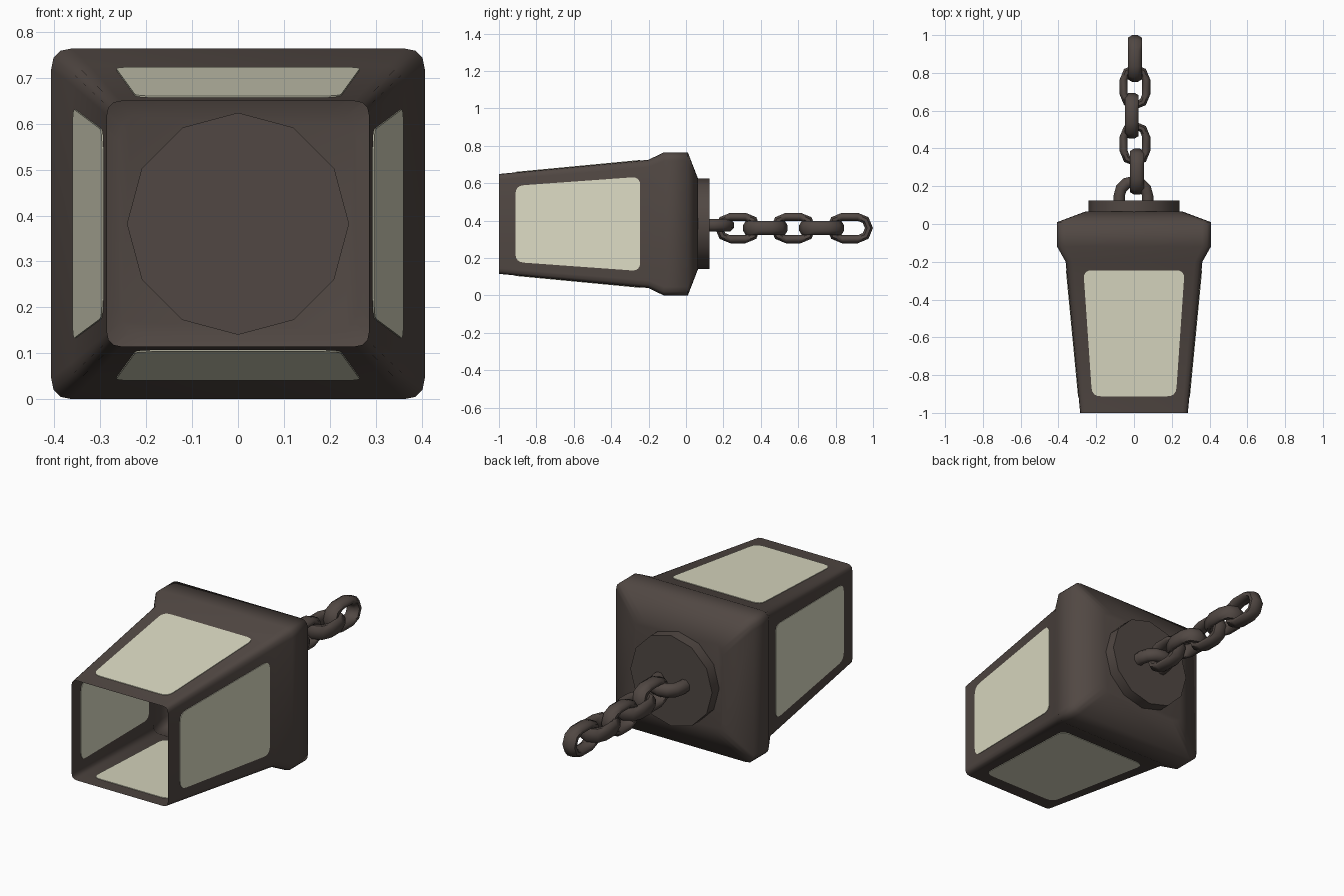
import bpy, bmesh, math
from mathutils import Vector

if "Cube" in bpy.data.objects:
    bpy.data.objects.remove(bpy.data.objects["Cube"])

CZ = 0.382  # height of the lantern axis


def material(name, rgb):
    m = bpy.data.materials.new(name)
    m.diffuse_color = (*rgb, 1)
    m.use_nodes = True
    m.node_tree.nodes["Principled BSDF"].inputs["Base Color"].default_value = m.diffuse_color
    return m


IRON = material("dark iron", (0.082, 0.064, 0.056))
GLASS = material("pale glass", (0.72, 0.71, 0.55))


def make(name, bm, mat, angle):
    bmesh.ops.recalc_face_normals(bm, faces=bm.faces[:])
    me = bpy.data.meshes.new(name)
    bm.to_mesh(me)
    bm.free()
    ob = bpy.data.objects.new(name, me)
    bpy.context.collection.objects.link(ob)
    me.materials.append(mat)
    bpy.ops.object.select_all(action='DESELECT')
    ob.select_set(True)
    bpy.context.view_layer.objects.active = ob
    bpy.ops.object.shade_smooth_by_angle(angle=math.radians(angle))
    return ob


def loft(bm, rings, closed=False):
    vs = [[bm.verts.new(p) for p in r] for r in rings]
    n = len(vs[0])
    for k in range(len(vs) if closed else len(vs) - 1):
        a, b = vs[k], vs[(k + 1) % len(vs)]
        for i in range(n):
            bm.faces.new((a[i], a[(i + 1) % n], b[(i + 1) % n], b[i]))
    return vs


def round_poly(pts, r, seg):
    """Round the corners of a 2D polygon."""
    out = []
    for i, p in enumerate(pts):
        p = Vector(p)
        a = p + (Vector(pts[i - 1]) - p).normalized() * r
        b = p + (Vector(pts[(i + 1) % len(pts)]) - p).normalized() * r
        for k in range(seg + 1):
            t = k / seg
            out.append(a * (1 - t) ** 2 + p * 2 * t * (1 - t) + b * t * t)
    return out


def section(y, hx, hz, r):
    rect = [(-hx, -hz), (hx, -hz), (hx, hz), (-hx, hz)]
    return [(p.x, y, CZ + p.y) for p in round_poly(rect, r, 3)]


# lantern housing: tapered open shell, flared hood and sloped roof
bm = bmesh.new()
rings = loft(bm, [section(*s) for s in (
    (-1.0, 0.285, 0.267, 0.03), (-0.2, 0.362, 0.343, 0.04),
    (-0.12, 0.407, 0.382, 0.045), (0.01, 0.407, 0.382, 0.045),
    (0.065, 0.26, 0.24, 0.06))])
bm.faces.new(rings[-1])
make("lantern_housing", bm, IRON, 75)


# glass panes: thin plates lying through the four tapered walls
def pane(name, direction, wide0, wide1):
    outline = round_poly([(-wide0, -0.912), (wide0, -0.912),
                          (wide1, -0.245), (-wide1, -0.245)], 0.045, 4)
    axis_x = direction in ("left", "right")
    sign = 1 if direction in ("right", "top") else -1
    h0, h1 = (0.285, 0.362) if axis_x else (0.267, 0.343)
    bm = bmesh.new()
    sides = []
    for off in (-0.003, 0.003):
        ring = []
        for u, y in outline:
            d = sign * (h0 + (h1 - h0) * (y + 1) / 0.8 + off)
            ring.append((d, y, CZ + u) if axis_x else (u, y, CZ + d))
        sides.append(ring)
    vs = loft(bm, sides)
    for ring in vs:
        bm.faces.new(ring)
    make(name, bm, GLASS, 30)


for d in ("left", "right"):
    pane(d + "_pane", d, 0.204, 0.252)
for d in ("top", "bottom"):
    pane(d + "_pane", d, 0.222, 0.268)

# round mounting disc
bm = bmesh.new()
rings = loft(bm, [[(0.242 * math.cos(math.tau * i / 12), y,
                    CZ + 0.242 * math.sin(math.tau * i / 12))
                   for i in range(12)] for y in (0.05, 0.125)])
for r in rings:
    bm.faces.new(r)
make("mounting_disc", bm, IRON, 40)


# chain parts: a tube swept along a path in the (side, y) plane
def sweep(name, path, centre, upright, ra, rb, closed):
    """path: list of (side, y, nside, ny); ra in plane, rb out of plane."""
    rings = []
    for s, y, ns, ny in path:
        ring = []
        for k in range(8):
            t = math.tau * (k + 0.5) / 8
            a, b = ra * math.cos(t) * 1.06, rb * math.sin(t) * 1.06
            side, yy = s + ns * a, y + ny * a
            ring.append((centre[0] + b, yy, centre[1] + side) if upright
                        else (centre[0] + side, yy, centre[1] + b))
        rings.append(ring)
    bm = bmesh.new()
    vs = loft(bm, rings, closed)
    if not closed:
        bm.faces.new(vs[0])
        bm.faces.new(vs[-1])
    make(name, bm, IRON, 60)


def arc(cy, r, start, steps=4):
    return [(r * math.cos(t), cy + r * math.sin(t), math.cos(t), math.sin(t))
            for t in (start + math.pi * k / steps for k in range(steps + 1))]


# staple on the disc
staple = [(0.075, 0.11, 1, 0)] + arc(0.15, 0.075, 0, 6) + [(-0.075, 0.11, -1, 0)]
sweep("chain_staple", staple, (-0.003, 0.375), False, 0.031, 0.034, False)

# alternating links
LINKS = ((0.155, 0.4, 0.016, True), (0.305, 0.543, 0.005, False),
         (0.452, 0.695, -0.012, True), (0.605, 0.845, 0.005, False),
         (0.752, 1.0, 0.005, True))
for i, (y0, y1, x, up) in enumerate(LINKS):
    tube, r = 0.022, 0.06
    path = arc(y1 - tube - r, r, 0) + arc(y0 + tube + r, r, math.pi)
    sweep("chain_link_%d" % (i + 1), path, (x, 0.36), up, tube, 0.037, True)
